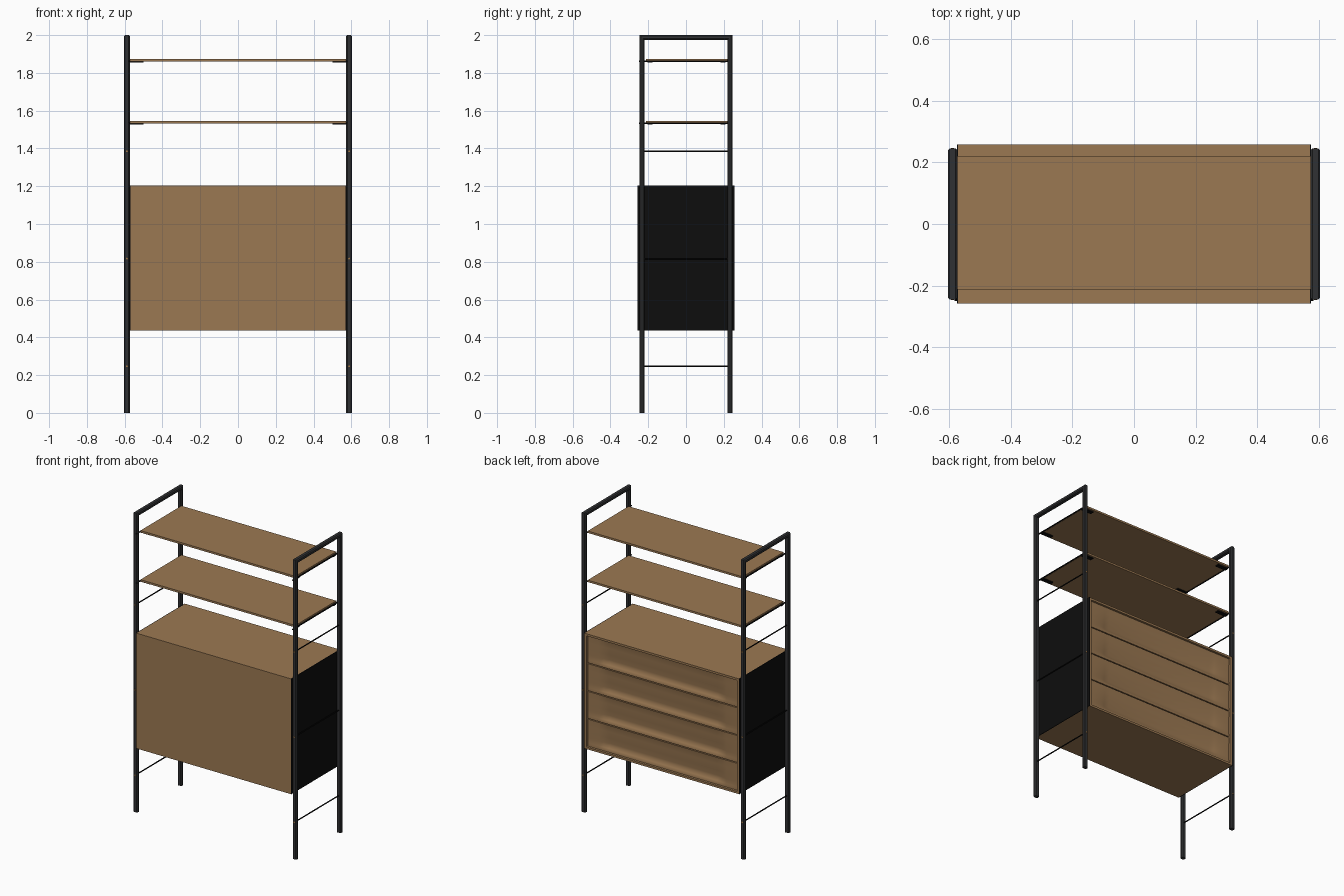
import bpy, bmesh, math
from mathutils import Vector, Matrix

if "Cube" in bpy.data.objects:
    bpy.data.objects.remove(bpy.data.objects["Cube"])


def mat(name, col):
    m = bpy.data.materials.new(name)
    m.diffuse_color = (*col, 1)
    m.use_nodes = True
    m.node_tree.nodes["Principled BSDF"].inputs["Base Color"].default_value = m.diffuse_color
    return m


WOOD = mat("teak wood", (0.33, 0.19, 0.085))
STEEL = mat("dark grey steel", (0.03, 0.031, 0.033))
BLACK = mat("black paint", (0.004, 0.004, 0.004))
BRASS = mat("brass", (0.35, 0.18, 0.06))


def finish(bm, name, material):
    bmesh.ops.recalc_face_normals(bm, faces=bm.faces)
    me = bpy.data.meshes.new(name)
    bm.to_mesh(me)
    bm.free()
    me.materials.append(material)
    ob = bpy.data.objects.new(name, me)
    bpy.context.collection.objects.link(ob)
    return ob


def box(name, lo, hi, material):
    bm = bmesh.new()
    lo, hi = Vector(lo), Vector(hi)
    size = hi - lo
    bmesh.ops.create_cube(bm, size=1, matrix=Matrix.Translation((lo + hi) / 2) @ Matrix.Diagonal((*size, 1)))
    return finish(bm, name, material)


def rod(name, x, z, y0, y1, r, material):
    bm = bmesh.new()
    bmesh.ops.create_cone(bm, cap_ends=True, segments=8, radius1=r, radius2=r, depth=y1 - y0,
                          matrix=Matrix.Translation((x, (y0 + y1) / 2, z)) @ Matrix.Rotation(math.pi / 2, 4, 'X'))
    return finish(bm, name, material)


def side_frame(name, x):
    # inverted U of chamfered tube, mitred at the top corners
    hw, hd, c = 0.0155, 0.0125, 0.006
    prof = [(hd, hw - c), (hd - c, hw), (c - hd, hw), (-hd, hw - c),
            (-hd, c - hw), (c - hd, -hw), (hd - c, -hw), (hd, c - hw)]
    Y, Z = 0.233, 2 - hd
    path = [(-Y, 0, -1, 0), (-Y, Z, -1, 1), (Y, Z, 1, 1), (Y, 0, 1, 0)]
    bm = bmesh.new()
    rings = [[bm.verts.new((x + v, y + dy * u, z + dz * u)) for u, v in prof] for y, z, dy, dz in path]
    for a, b in zip(rings, rings[1:]):
        for i in range(8):
            j = (i + 1) % 8
            bm.faces.new((a[i], a[j], b[j], b[i]))
    bm.faces.new(rings[0])
    bm.faces.new(rings[-1])
    return finish(bm, name, STEEL)


def drawer(name, z0, h):
    # front scooped above a projecting lower lip; the scoop fades at the ends
    bm = bmesh.new()
    cols = [(-0.553, 0.1), (-0.47, 0.15), (-0.44, 0.6), (-0.40, 1), (0.40, 1), (0.44, 0.6), (0.47, 0.15), (0.553, 0.1)]
    prof = [(1, 0.0), (0.97, 0.002), (0.75, 0.004), (0.5, 0.009), (0.3, 0.014),
            (0.2, 0.014), (0.12, 0.006), (0.07, 0.0), (0, 0.0)]
    rows = []
    for x, k in cols:
        ring = [bm.verts.new((x, 0.247 - d * k, z0 + t * h)) for t, d in prof]
        ring += [bm.verts.new((x, 0.20, z0)), bm.verts.new((x, 0.20, z0 + h))]
        rows.append(ring)
    n = len(rows[0])
    for a, b in zip(rows, rows[1:]):
        for i in range(n):
            j = (i + 1) % n
            bm.faces.new((a[i], a[j], b[j], b[i]))
    bm.faces.new(rows[0])
    bm.faces.new(rows[-1])
    for f in bm.faces:
        f.smooth = True
    ob = finish(bm, name, WOOD)
    bpy.context.view_layer.objects.active = ob
    ob.select_set(True)
    bpy.ops.object.shade_smooth_by_angle(angle=math.radians(40))
    ob.select_set(False)


# cabinet carcass
X, Y, B, T, t = 0.57, 0.257, 0.435, 1.205, 0.014
box("cabinet_top", (-X, -Y, T - t), (X, Y, T), WOOD)
box("cabinet_bottom", (-X, -Y, B), (X, Y, B + t), WOOD)
box("cabinet_front_panel", (-X, -Y, B + t), (X, -Y + t, T - t), WOOD)
box("cabinet_inner_back", (-X + t, 0.18, B + t), (X - t, 0.19, T - t), BLACK)
for s, side in ((-1, "left"), (1, "right")):
    xs = sorted((s * X, s * (X - t)))
    box(f"cabinet_{side}_wall", (xs[0], -Y + t, B + t), (xs[1], Y, T - t), WOOD)
    xs = sorted((s * X, s * (X + 0.004)))
    box(f"cabinet_{side}_black_panel", (xs[0], -Y, B), (xs[1], Y, T), BLACK)

# four drawers
pitch = (T - B - 2 * t) / 4
for i in range(4):
    drawer(f"drawer_{i + 1}", B + t + i * pitch + 0.003, pitch - 0.006)

# open shelves
SHELVES = (1.54, 1.868)
for i, z in enumerate(SHELVES):
    box(f"shelf_{i + 1}", (-0.572, -0.212, z - 0.008), (0.572, 0.22, z + 0.005), WOOD)

# side frames, cross rods and shelf brackets
for s, side in ((-1, "left"), (1, "right")):
    x = s * 0.588
    side_frame(f"{side}_frame", x)
    for i, z in enumerate((0.247, 0.817, 1.385)):
        rod(f"{side}_cross_rod_{i + 1}", x, z, -0.225, 0.225, 0.004, BLACK)
        for e in (-1, 1):
            ys = sorted((e * 0.24, e * 0.2465))
            rod(f"{side}_rod_cap_{i + 1}", x, z, ys[0], ys[1], 0.005, BRASS)
    for i, z in enumerate(SHELVES):
        rod(f"{side}_shelf_rod_{i + 1}", s * 0.578, z - 0.006, -0.249, 0.24, 0.0045, BLACK)
        for y in (-0.19, 0.195):
            xs = sorted((s * 0.50, s * 0.58))
            box(f"{side}_shelf_bracket_{i + 1}", (xs[0], y - 0.013, z - 0.014), (xs[1], y + 0.013, z - 0.008), BLACK)
